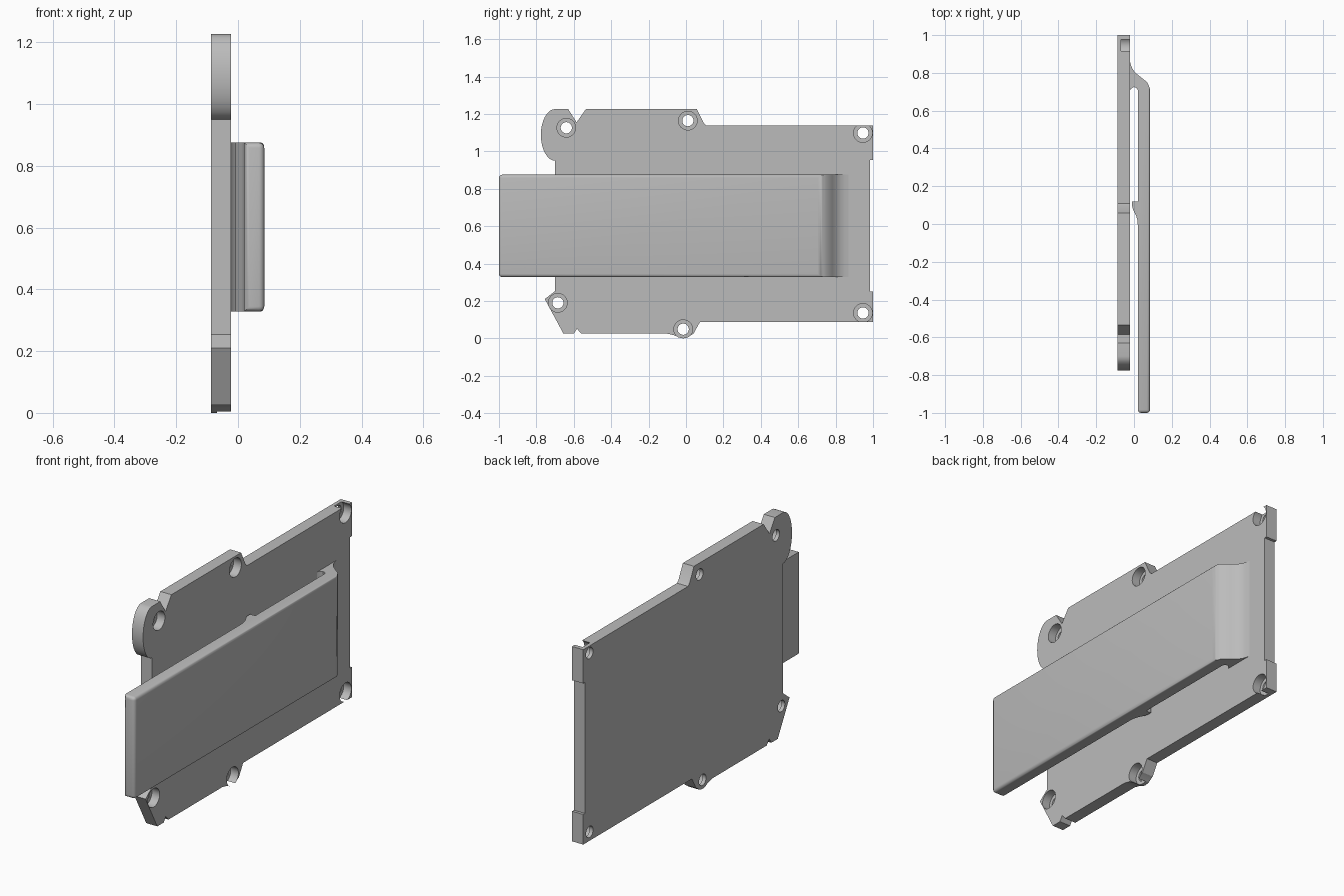
import bpy, bmesh, math

if "Cube" in bpy.data.objects:
    bpy.data.objects.remove(bpy.data.objects["Cube"])

grey = bpy.data.materials.new("plain grey")
grey.diffuse_color = (0.5, 0.5, 0.5, 1)
grey.use_nodes = True
grey.node_tree.nodes["Principled BSDF"].inputs["Base Color"].default_value = grey.diffuse_color


def make_object(name, bm):
    bmesh.ops.recalc_face_normals(bm, faces=bm.faces)
    me = bpy.data.meshes.new(name)
    bm.to_mesh(me)
    bm.free()
    me.materials.append(grey)
    ob = bpy.data.objects.new(name, me)
    bpy.context.collection.objects.link(ob)
    return ob


def prism(points, direction):
    """Closed outline of 3D points swept along a direction."""
    bm = bmesh.new()
    face = bm.faces.new([bm.verts.new(p) for p in points])
    new = bmesh.ops.extrude_face_region(bm, geom=[face])["geom"]
    verts = [v for v in new if isinstance(v, bmesh.types.BMVert)]
    bmesh.ops.translate(bm, verts=verts, vec=direction)
    return bm


def smooth(ob, angle):
    bpy.ops.object.select_all(action='DESELECT')
    ob.select_set(True)
    bpy.context.view_layer.objects.active = ob
    bpy.ops.object.shade_smooth_by_angle(angle=math.radians(angle))


BACK, FRONT = -0.088, -0.022

# Plate outline in (y, z), with the rounded ear made as a half ellipse
outline = [(-0.655, 0.025), (-0.60, 0.025), (-0.583, 0.052), (-0.56, 0.025),
           (-0.10, 0.025), (-0.06, 0.016), (-0.04, 0.005), (-0.015, 0.0),
           (0.01, 0.005), (0.03, 0.02), (0.04, 0.025), (0.075, 0.088),
           (1.0, 0.088), (1.0, 0.25), (0.985, 0.25), (0.985, 0.955),
           (1.0, 0.955), (1.0, 1.137), (0.108, 1.137), (0.094, 1.152),
           (0.058, 1.226), (-0.535, 1.226), (-0.585, 1.155), (-0.63, 1.226)]
for i in range(17):
    a = math.pi / 2 + math.pi * i / 16
    outline.append((-0.70 + 0.076 * math.cos(a), 1.088 + 0.138 * math.sin(a)))
outline += [(-0.70, 0.253), (-0.755, 0.21)]
plate = make_object("plate", prism([(BACK, y, z) for y, z in outline],
                                   (FRONT - BACK, 0, 0)))

# Counterbored screw holes, cut with stepped round cutters
holes = [(-0.64, 1.126), (0.01, 1.164), (0.946, 1.098),
         (0.946, 0.136), (-0.685, 0.19), (-0.015, 0.049)]
steps = [(-0.15, 0.03), (-0.068, 0.03), (-0.068, 0.05), (0.01, 0.05)]
N = 32
bm = bmesh.new()
for y, z in holes:
    rings = [[bm.verts.new((x, y + r * math.cos(2 * math.pi * k / N),
                            z + r * math.sin(2 * math.pi * k / N)))
              for k in range(N)] for x, r in steps]
    for r0, r1 in zip(rings, rings[1:]):
        for k in range(N):
            bm.faces.new((r0[k], r0[(k + 1) % N], r1[(k + 1) % N], r1[k]))
    bm.faces.new(rings[0])
    bm.faces.new(rings[-1])
cutter = make_object("hole_cutter", bm)
cutter.hide_render = True
mod = plate.modifiers.new("holes", 'BOOLEAN')
mod.operation = 'DIFFERENCE'
mod.solver = 'EXACT'
mod.object = cutter
bpy.context.view_layer.objects.active = plate
bpy.ops.object.modifier_apply(modifier="holes")
bpy.data.objects.remove(cutter)
smooth(plate, 25)

# Spring clip: side profile in (x, y) with curved root and gripping hook
profile = [(0.085, -1.0), (0.085, 0.722), (0.068, 0.752), (0.03, 0.782),
           (0.005, 0.803), (-0.01, 0.825), (-0.019, 0.85), (-0.024, 0.88),
           (-0.024, 0.70), (-0.017, 0.715), (-0.002, 0.725), (0.012, 0.722),
           (0.02, 0.71),
           (0.02, 0.118), (-0.01, 0.118), (-0.01, 0.095), (-0.005, 0.075),
           (0.011, 0.045), (0.018, 0.02), (0.02, -0.005), (0.02, -1.0)]
Z0, Z1 = 0.328, 0.875
bm = prism([(x, y, Z0) for x, y in profile], (0, 0, Z1 - Z0))
# Round the rim of the outer face and the free end
rim = [e for e in bm.edges
       if all(v.co.x > 0.08 for v in e.verts) or all(v.co.y < -0.99 for v in e.verts)]
bmesh.ops.bevel(bm, geom=rim, offset=0.017, segments=4, profile=0.5,
                affect='EDGES', clamp_overlap=True)
clip = make_object("spring_clip", bm)
smooth(clip, 35)
